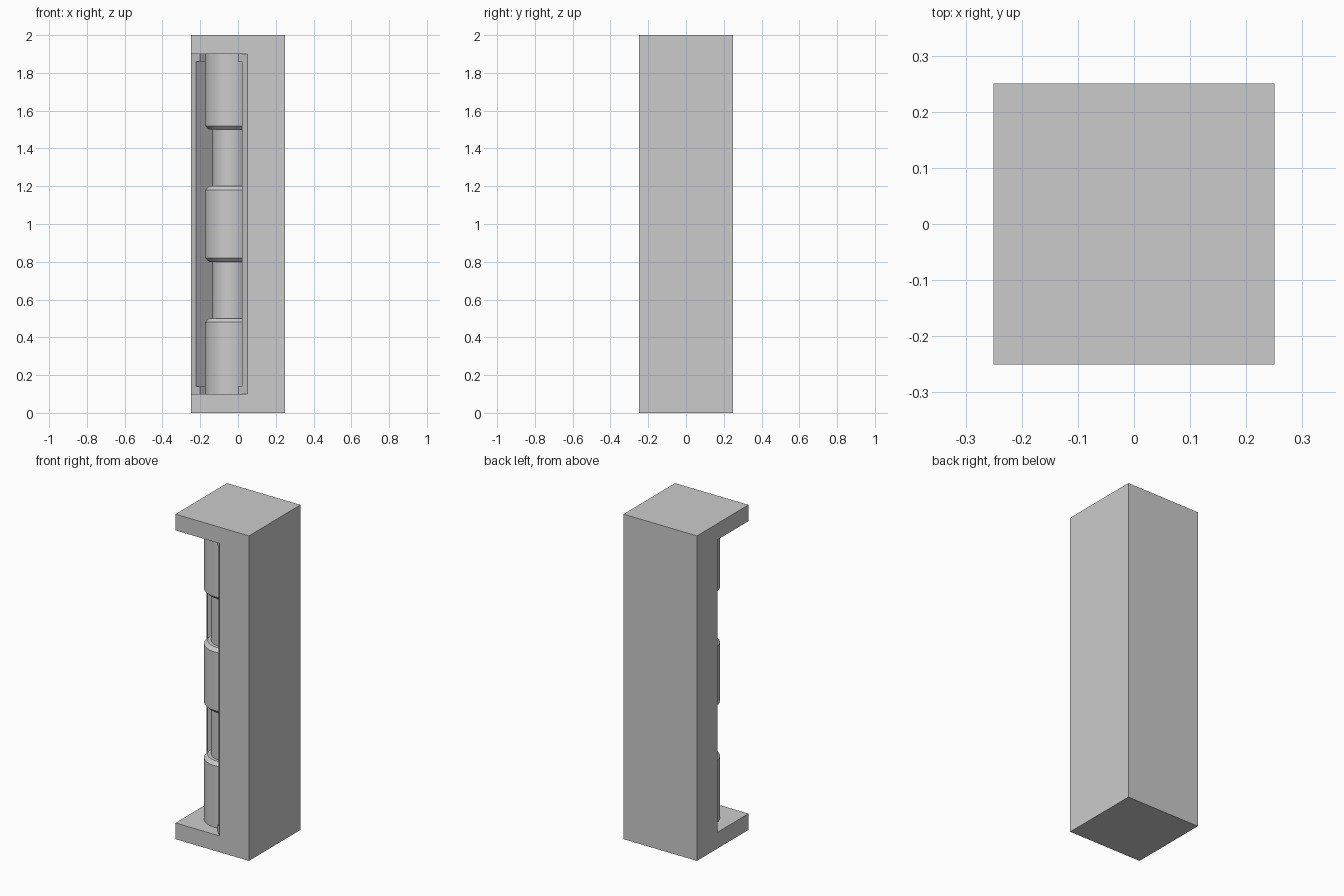
import bpy, bmesh, math

if "Cube" in bpy.data.objects:
    bpy.data.objects.remove(bpy.data.objects["Cube"])

S = math.sqrt(0.5)


def diag(u, v):
    """u runs along the diagonal face, v runs into the block."""
    return ((u + v) * S, (v - u) * S)


def prism(name, profile, z0, z1):
    bm = bmesh.new()
    face = bm.faces.new([bm.verts.new((x, y, z0)) for x, y in profile])
    top = bmesh.ops.extrude_face_region(bm, geom=[face])
    verts = [g for g in top["geom"] if isinstance(g, bmesh.types.BMVert)]
    bmesh.ops.translate(bm, verts=verts, vec=(0, 0, z1 - z0))
    bmesh.ops.recalc_face_normals(bm, faces=bm.faces)
    mesh = bpy.data.meshes.new(name)
    bm.to_mesh(mesh)
    bm.free()
    obj = bpy.data.objects.new(name, mesh)
    bpy.context.collection.objects.link(obj)
    return obj


def cut(target, cutter):
    mod = target.modifiers.new(cutter.name, "BOOLEAN")
    mod.operation = "DIFFERENCE"
    mod.solver = "EXACT"
    mod.object = cutter
    bpy.context.view_layer.objects.active = target
    bpy.ops.object.modifier_apply(modifier=mod.name)
    bpy.data.objects.remove(cutter)


# Square block
h = 0.25
block = prism("corner_block", [(-h, -h), (h, -h), (h, h), (-h, h)], 0, 2)

# Diagonal corner cut with a full-height slot behind it
plane, back = -0.2 * S, 0.05
half = [(0.4, -0.5), (0.4, plane), (0.1414, plane), (0.1414, back)]
outline = half + [(-u, v) for u, v in reversed(half)]
cut(block, prism("corner_cutter", [diag(u, v) for u, v in outline], 0.1, 1.9))

# Wider recess inside the framed border
w = 0.172
outline = [(-w, -0.2), (w, -0.2), (w, back - 0.02), (-w, back - 0.02)]
cut(block, prism("recess_cutter", [diag(u, v) for u, v in outline], 0.14, 1.86))

# Turned column: three chamfered drums joined by two necks
R, r, c = 0.135, 0.095, 0.02
lower = [(0, 0.1), (R, 0.1), (R, 0.5 - c), (R - c, 0.5), (r, 0.5),
         (r, 0.8), (R - c, 0.8), (R, 0.8 + c)]
profile = lower + [(x, 2 - z) for x, z in reversed(lower)]
bm = bmesh.new()
pts = [bm.verts.new((x, 0, z)) for x, z in profile]
edges = [bm.edges.new(p) for p in zip(pts, pts[1:])]
bmesh.ops.spin(bm, geom=pts + edges, axis=(0, 0, 1), cent=(0, 0, 0),
               angle=math.tau, steps=48)
bmesh.ops.remove_doubles(bm, verts=bm.verts, dist=1e-5)
bmesh.ops.recalc_face_normals(bm, faces=bm.faces)
mesh = bpy.data.meshes.new("column")
bm.to_mesh(mesh)
bm.free()
column = bpy.data.objects.new("column", mesh)
column.location = (-0.039, -0.039, 0)
bpy.context.collection.objects.link(column)
bpy.ops.object.select_all(action="DESELECT")
column.select_set(True)
bpy.context.view_layer.objects.active = column
bpy.ops.object.shade_smooth_by_angle(angle=math.radians(30))
